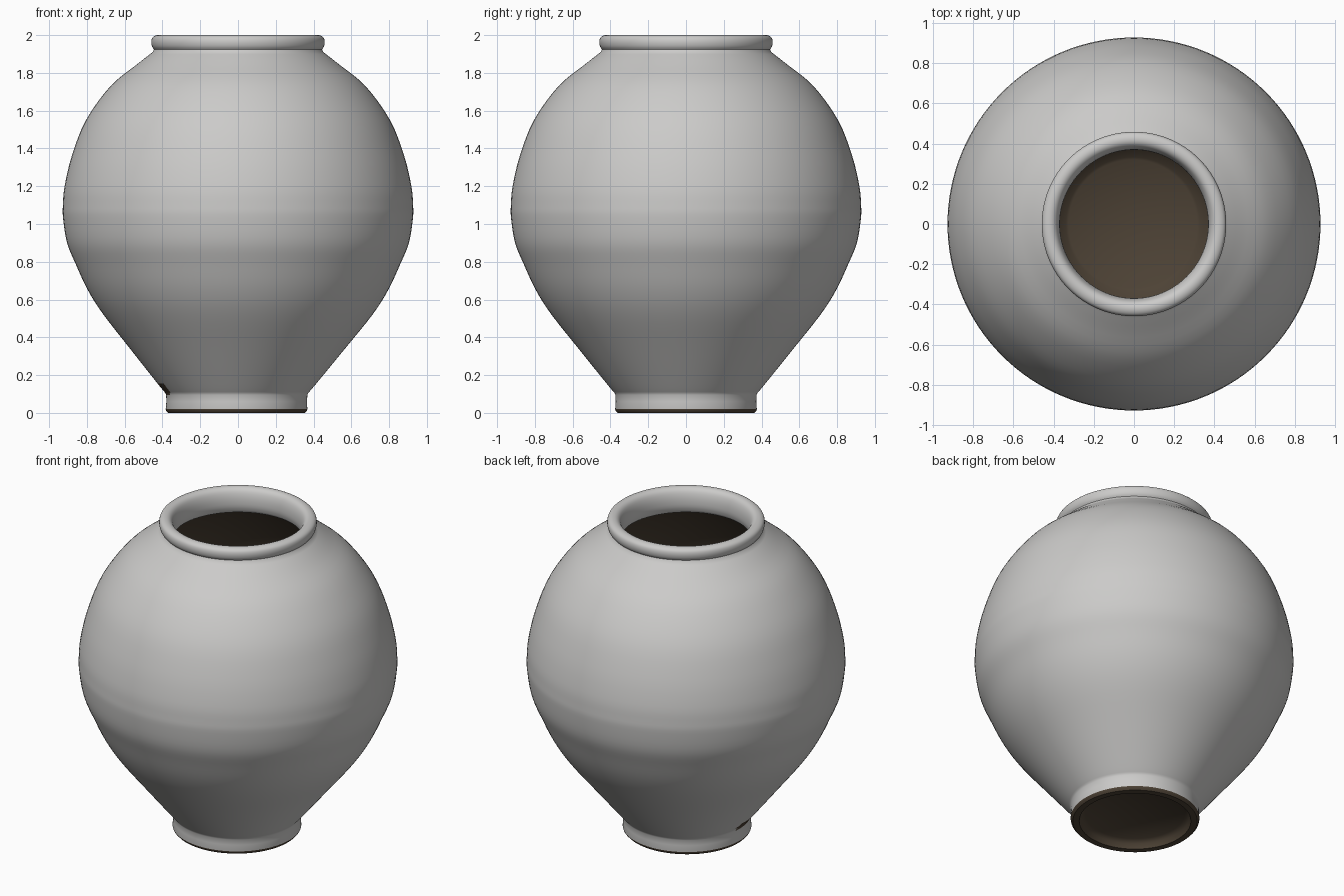
import bpy, bmesh, math

if "Cube" in bpy.data.objects:
    bpy.data.objects.remove(bpy.data.objects["Cube"])

SEG = 128


def material(name, rgb):
    m = bpy.data.materials.new(name)
    m.diffuse_color = (*rgb, 1)
    m.use_nodes = True
    m.node_tree.nodes["Principled BSDF"].inputs["Base Color"].default_value = m.diffuse_color
    return m


glaze = material("pale grey glaze", (0.60, 0.595, 0.585))
clay = material("dark brown clay", (0.075, 0.055, 0.036))


def smooth_profile(pts, n=4):
    """Catmull-Rom curve through (radius, height) points."""
    p = [pts[0]] + pts + [pts[-1]]
    out = []
    for i in range(1, len(p) - 2):
        for k in range(n):
            t = k / n
            out.append(tuple(
                0.5 * (2 * b + (c - a) * t + (2 * a - 5 * b + 4 * c - d) * t * t
                       + (3 * b - a - 3 * c + d) * t ** 3)
                for a, b, c, d in zip(p[i - 1], p[i], p[i + 1], p[i + 2])))
    return out + [pts[-1]]


# Sections, each (radius, height): foot, swelling body, rolled rim, hollow inside
base = [(0, 0.05), (0.29, 0.05), (0.315, 0.03), (0.325, 0.0), (0.362, 0.0),
        (0.373, 0.012)]
foot = [(0.375, 0.02), (0.372, 0.06), (0.374, 0.095)]
body = smooth_profile([
    (0.378, 0.105), (0.42, 0.155), (0.565, 0.335), (0.712, 0.52), (0.795, 0.65),
    (0.858, 0.785), (0.905, 0.9), (0.926, 1.03), (0.927, 1.1), (0.918, 1.2),
    (0.88, 1.36), (0.805, 1.55), (0.675, 1.73), (0.535, 1.845), (0.452, 1.91)])
rim = smooth_profile([
    (0.445, 1.925), (0.455, 1.94), (0.459, 1.965), (0.452, 1.988), (0.43, 2.0),
    (0.405, 1.998), (0.385, 1.98), (0.372, 1.94), (0.37, 1.89), (0.38, 1.855)], 3)
inside = smooth_profile([
    (0.39, 1.845), (0.50, 1.79), (0.64, 1.67), (0.76, 1.52), (0.84, 1.33),
    (0.88, 1.1), (0.855, 0.9), (0.75, 0.65), (0.665, 0.52), (0.515, 0.335),
    (0.38, 0.17), (0.32, 0.12)], 3) + [(0, 0.11)]


def lathe(name, profile, rule):
    bm = bmesh.new()
    rings = []
    for r, z in profile:
        shift = -0.008 * max(0, 1 - z / 0.5)      # foot sits slightly off centre
        if r < 1e-6:
            rings.append([bm.verts.new((shift, 0, z))])
            continue
        rings.append([bm.verts.new((r * math.cos(a) + shift, r * math.sin(a), z))
                      for a in (2 * math.pi * i / SEG for i in range(SEG))])
    for lo, hi in zip(rings, rings[1:]):
        for i in range(SEG):
            j = (i + 1) % SEG
            if len(lo) == 1:
                bm.faces.new((lo[0], hi[j], hi[i]))
            elif len(hi) == 1:
                bm.faces.new((lo[i], lo[j], hi[0]))
            else:
                bm.faces.new((lo[i], lo[j], hi[j], hi[i]))
    for f in bm.faces:
        f.material_index = rule(f.calc_center_median())
    mesh = bpy.data.meshes.new(name)
    bm.to_mesh(mesh)
    bm.free()
    mesh.materials.append(glaze)
    mesh.materials.append(clay)
    ob = bpy.data.objects.new(name, mesh)
    bpy.context.collection.objects.link(ob)
    bpy.context.view_layer.objects.active = ob
    ob.select_set(True)
    bpy.ops.object.shade_smooth_by_angle(angle=math.radians(40))
    ob.select_set(False)
    return ob


def outer_colour(c):
    """Bare clay underneath, and a small bare patch above the foot at the left."""
    if c.z < 0.016 or math.hypot(c.x, c.y) < 0.33:
        return 1
    around = (math.degrees(math.atan2(c.y, c.x)) % 360 - 188) / 15
    up = (c.z - 0.125) / 0.045
    return 1 if around ** 2 + up ** 2 < 1 else 0


lathe("jar_outside", base + foot + body + rim[:1],
      outer_colour)
lathe("jar_rim", rim + inside[:1], lambda c: 0)
lathe("jar_inside", inside, lambda c: 1)
